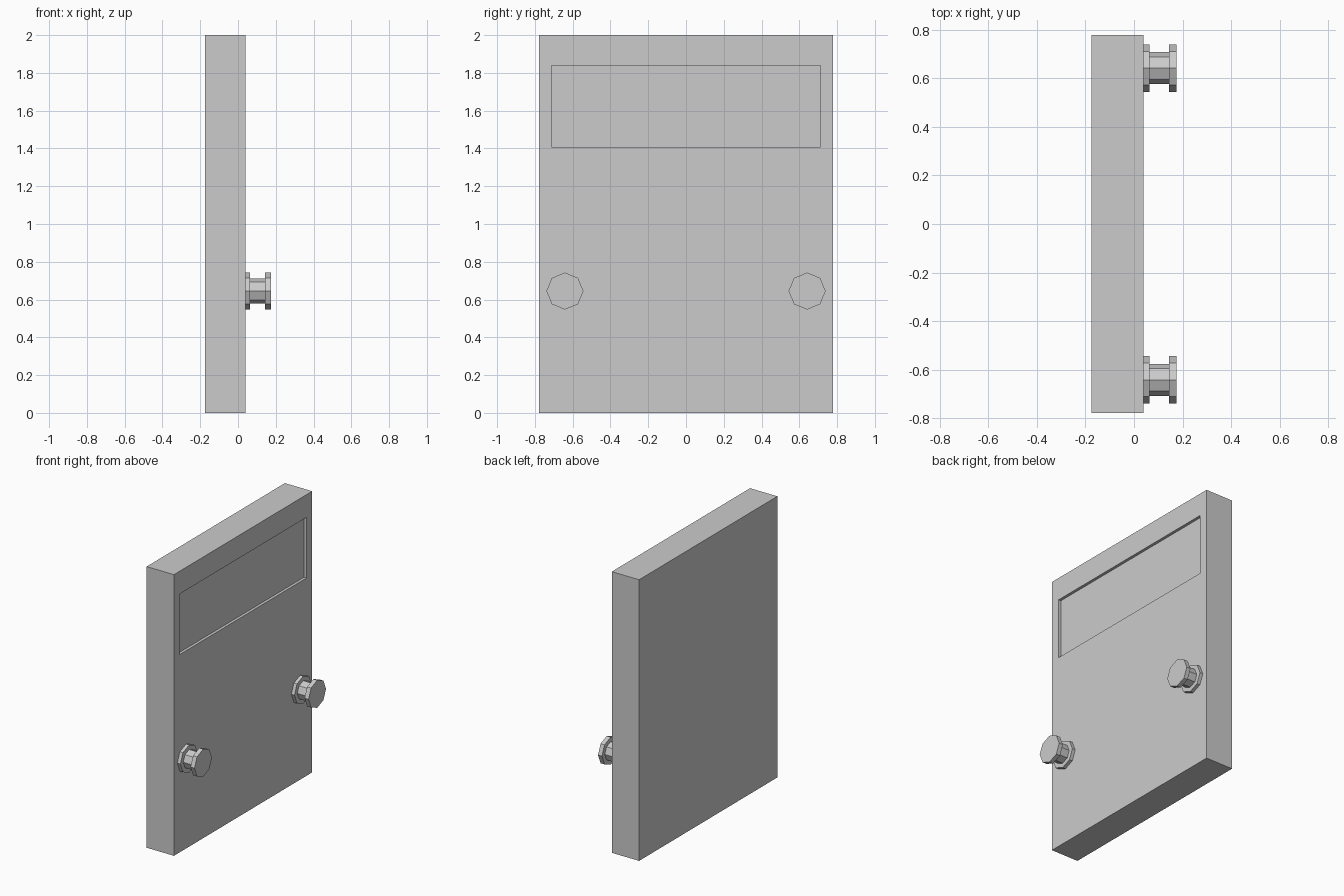
import bpy
import bmesh
from math import pi, cos, sin

if "Cube" in bpy.data.objects:
    bpy.data.objects.remove(bpy.data.objects["Cube"])

FACE_X = 0.04      # plane of the panel's detailed side


def box(name, lo, hi):
    bpy.ops.mesh.primitive_cube_add(size=1, location=[(a + b) / 2 for a, b in zip(lo, hi)])
    ob = bpy.context.object
    ob.name = name
    ob.scale = [b - a for a, b in zip(lo, hi)]
    bpy.ops.object.transform_apply(location=False, rotation=False, scale=True)
    return ob


def lathe_x(name, profile, location, sides=8):
    """Closed solid turned about the x axis from (x, radius) pairs."""
    bm = bmesh.new()
    rings = [[bm.verts.new((x, r * cos(2 * pi * i / sides), r * sin(2 * pi * i / sides)))
              for i in range(sides)] for x, r in profile]
    for a, b in zip(rings, rings[1:]):
        for i in range(sides):
            j = (i + 1) % sides
            bm.faces.new((a[i], a[j], b[j], b[i]))
    bm.faces.new(rings[0])
    bm.faces.new(rings[-1])
    bmesh.ops.recalc_face_normals(bm, faces=bm.faces)
    mesh = bpy.data.meshes.new(name)
    bm.to_mesh(mesh)
    bm.free()
    ob = bpy.data.objects.new(name, mesh)
    ob.location = location
    bpy.context.collection.objects.link(ob)
    return ob


# Main slab
panel = box("panel", (-0.175, -0.777, 0), (FACE_X, 0.777, 2))

# Shallow rectangular recess near the top
cutter = box("recess_cutter", (FACE_X - 0.02, -0.712, 1.407), (FACE_X + 0.1, 0.712, 1.838))
cut = panel.modifiers.new("recess", 'BOOLEAN')
cut.object = cutter
cut.operation = 'DIFFERENCE'
cut.solver = 'EXACT'
bpy.context.view_layer.objects.active = panel
bpy.ops.object.modifier_apply(modifier=cut.name)
bpy.data.objects.remove(cutter)

# Two octagonal knobs: base flange, neck, cap
knob_profile = [(0, 0.098), (0.024, 0.098), (0.024, 0.066),
                (0.104, 0.066), (0.104, 0.098), (0.135, 0.098)]
for side, y in (("left", -0.641), ("right", 0.641)):
    lathe_x(f"{side}_knob", knob_profile, (FACE_X, y, 0.645))
